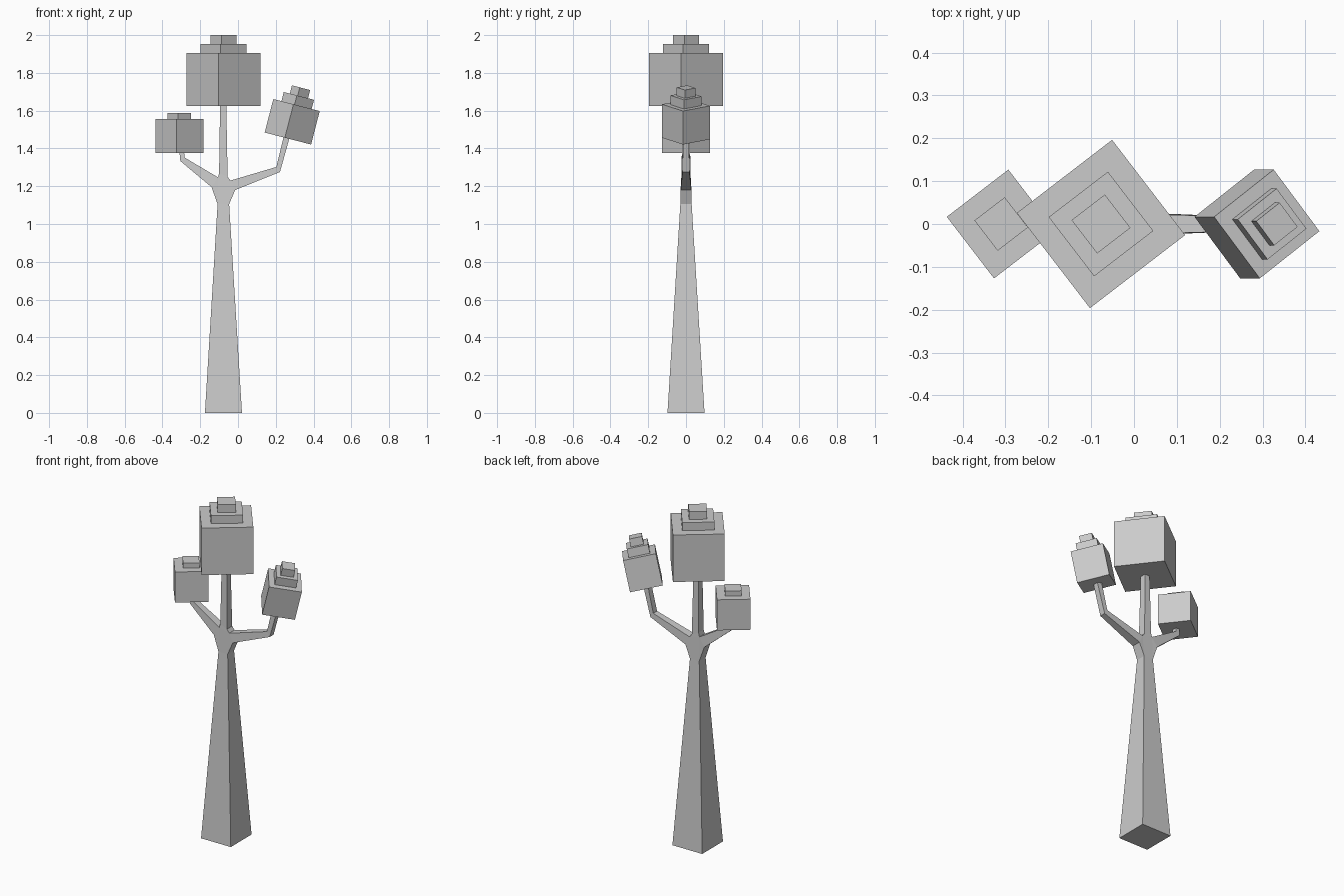
import bpy, bmesh
from math import radians
from mathutils import Matrix, Vector

cube = bpy.data.objects.get("Cube")
if cube:
    bpy.data.objects.remove(cube, do_unlink=True)

grey = bpy.data.materials.new("plain_grey")
grey.use_nodes = True
colour = (0.6, 0.6, 0.6, 1)
grey.diffuse_color = colour
grey.node_tree.nodes["Principled BSDF"].inputs["Base Color"].default_value = colour


def finish(name, bm):
    bmesh.ops.recalc_face_normals(bm, faces=bm.faces)
    mesh = bpy.data.meshes.new(name)
    bm.to_mesh(mesh)
    bm.free()
    mesh.materials.append(grey)
    obj = bpy.data.objects.new(name, mesh)
    bpy.context.collection.objects.link(obj)


def block_stack(name, base, tilt, tiers):
    """Stack shrinking square blocks upward from the base point."""
    frame = (Matrix.Translation(Vector(base))
             @ Matrix.Rotation(radians(tilt), 4, 'Y')
             @ Matrix.Rotation(radians(37.5), 4, 'Z'))
    z = 0
    for i, (side, height) in enumerate(tiers):
        bm = bmesh.new()
        place = (frame @ Matrix.Translation((0, 0, z + height / 2))
                 @ Matrix.Diagonal((side, side, height, 1)))
        bmesh.ops.create_cube(bm, size=1, matrix=place)
        finish(f"{name}_tier_{i + 1}", bm)
        z += height


# Trunk and branches: one mesh grown from a shared fork
bm = bmesh.new()


def pair(x, z, depth):
    """Front and back vertices at one outline point."""
    return [bm.verts.new((x, s * depth, z)) for s in (-1, 1)]


def loft(start, sections):
    """Grow a four-sided limb from two point pairs and cap its end."""
    a, b = start
    for pa, pb, depth in sections:
        c, d = pair(*pa, depth), pair(*pb, depth)
        for quad in ((a[0], b[0], d[0], c[0]), (a[1], b[1], d[1], c[1]),
                     (a[0], a[1], c[1], c[0]), (b[0], b[1], d[1], d[0])):
            bm.faces.new(quad)
        a, b = c, d
    bm.faces.new((a[0], b[0], b[1], a[1]))


neck_l, neck_r = pair(-0.108, 1.105, 0.03), pair(-0.047, 1.105, 0.03)
low_r, crotch_r = pair(-0.015, 1.18, 0.028), pair(-0.04, 1.23, 0.025)
crotch_l, low_l = pair(-0.106, 1.247, 0.025), pair(-0.14, 1.195, 0.028)
for s in (0, 1):
    for ring in ((neck_l, neck_r, crotch_r, crotch_l),
                 (neck_r, low_r, crotch_r), (neck_l, crotch_l, low_l)):
        bm.faces.new([p[s] for p in ring])
for a, b in ((neck_r, low_r), (neck_l, low_l)):
    bm.faces.new((a[0], a[1], b[1], b[0]))

loft((neck_l, neck_r), [((-0.175, 0), (0.021, 0), 0.098)])
loft((crotch_l, crotch_r), [((-0.1, 1.27), (-0.055, 1.25), 0.024),
                            ((-0.095, 1.63), (-0.062, 1.63), 0.018)])
loft((low_r, crotch_r), [((0.222, 1.275), (0.203, 1.302), 0.018),
                         ((0.274, 1.46), (0.243, 1.468), 0.016)])
loft((low_l, crotch_l), [((-0.305, 1.333), (-0.283, 1.352), 0.017),
                         ((-0.31, 1.38), (-0.285, 1.38), 0.014)])
finish("trunk_and_branches", bm)

# Foliage blocks
block_stack("centre_foliage", (-0.077, 0, 1.625), 0,
            [(0.28, 0.28), (0.174, 0.048), (0.098, 0.047)])
block_stack("right_foliage", (-0.31, 0, 1.375), 0,
            [(0.181, 0.182), (0.089, 0.03)])
block_stack("left_foliage", (0.264, 0, 1.4525), 14.5,
            [(0.181, 0.183), (0.118, 0.05), (0.071, 0.045)])
